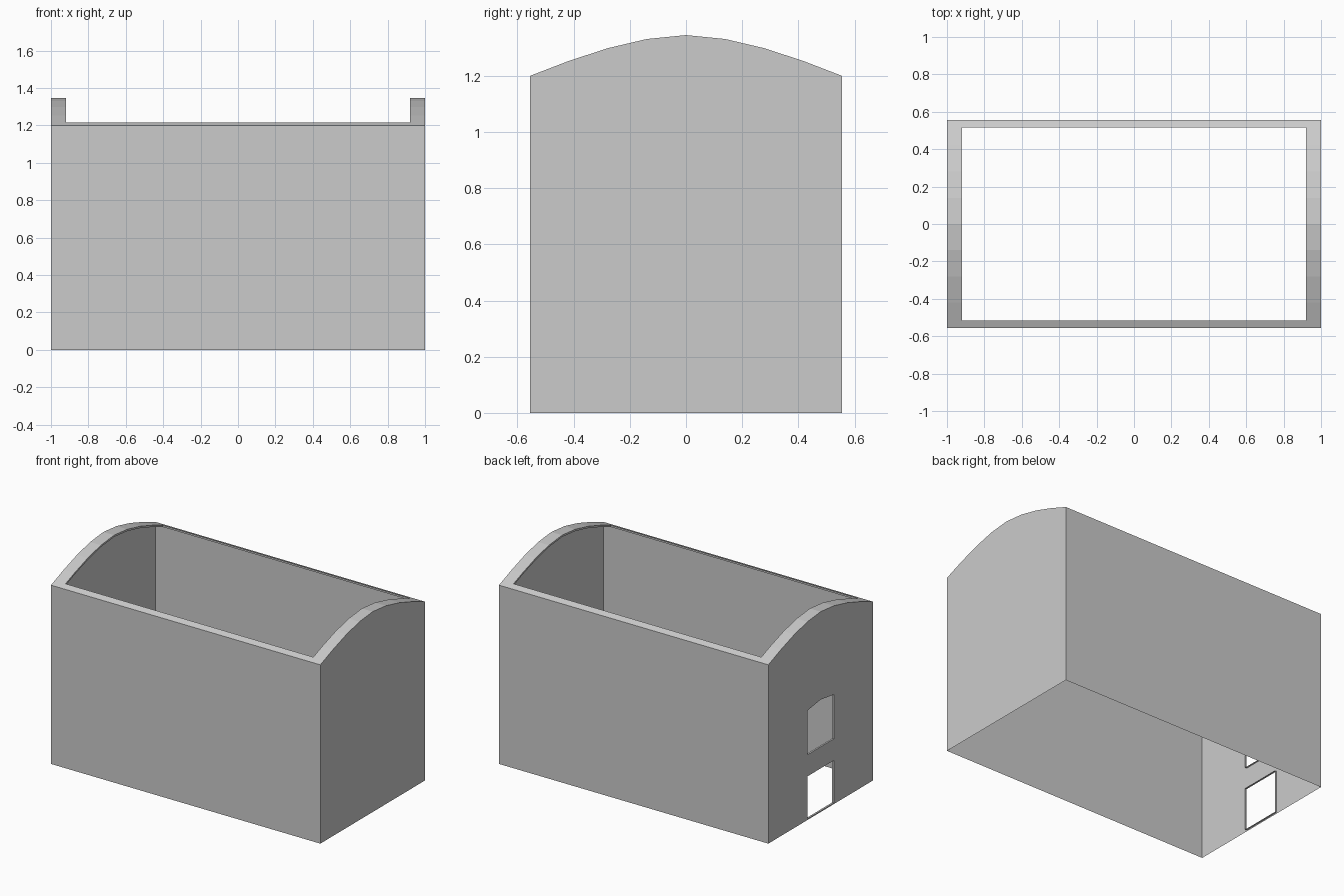
import bpy, bmesh
from mathutils import Vector

if "Cube" in bpy.data.objects:
    bpy.data.objects.remove(bpy.data.objects["Cube"])

X, Y = 1.0, 0.555          # outer half sizes
XI, YI = 0.92, 0.515       # half sizes of the roof opening
LIP = 0.012                # depth of the small folded edges
half = [(0, 1.345), (0.14, 1.331), (0.28, 1.298), (0.42, 1.252), (Y, 1.2)]
ARC = [(-y, z) for y, z in reversed(half[1:])] + half


def arc_z(y):
    """Height of the faceted roof curve at y."""
    y = abs(y)
    for (a, za), (b, zb) in zip(half, half[1:]):
        if y <= b:
            return za + (zb - za) * (y - a) / (b - a)
    return half[-1][1]


def make_object(name, bm):
    bmesh.ops.remove_doubles(bm, verts=bm.verts, dist=1e-5)
    me = bpy.data.meshes.new(name)
    bm.to_mesh(me)
    bm.free()
    ob = bpy.data.objects.new(name, me)
    bpy.context.collection.objects.link(ob)
    return ob


def face(bm, pts, out):
    """Add one face whose normal points towards out."""
    f = bm.faces.new([bm.verts.new(p) for p in pts])
    f.normal_update()
    if f.normal.dot(Vector(out)) < 0:
        f.normal_flip()


def loop_edges(bm, pts):
    vs = [bm.verts.new(p) for p in pts]
    return [bm.edges.new((vs[i], vs[(i + 1) % len(vs)])) for i in range(len(vs))]


# Long side walls
for name, s in (("front_wall", -1), ("back_wall", 1)):
    bm = bmesh.new()
    face(bm, [(-X, s * Y, 0), (X, s * Y, 0), (X, s * Y, 1.2), (-X, s * Y, 1.2)], (0, s, 0))
    make_object(name, bm)

# Plain right gable
gable = [(-Y, 0)] + ARC + [(Y, 0)]
bm = bmesh.new()
face(bm, [(X, y, z) for y, z in gable], (1, 0, 0))
make_object("right_gable", bm)

# Left gable with door and window openings, each with a thin reveal
door = [(-0.14, 0.008), (0.14, 0.008), (0.14, 0.293), (-0.14, 0.293)]
window = [(-0.14, 0.438), (0.14, 0.438), (0.14, 0.735), (0, 0.755), (-0.14, 0.735)]
bm = bmesh.new()
edges = []
for outline in (gable, door, window):
    edges += loop_edges(bm, [(-X, y, z) for y, z in outline])
bmesh.ops.triangle_fill(bm, edges=edges, use_beauty=True, normal=(-1, 0, 0))
for f in bm.faces:
    f.normal_update()
    if f.normal.x > 0:
        f.normal_flip()
for hole in (door, window):
    cy = 0
    cz = (hole[0][1] + hole[2][1]) / 2
    for (ya, za), (yb, zb) in zip(hole, hole[1:] + hole[:1]):
        face(bm, [(-X, ya, za), (-X, yb, zb), (-X + LIP, yb, zb), (-X + LIP, ya, za)],
             (0, cy - (ya + yb) / 2, cz - (za + zb) / 2))
make_object("left_gable", bm)

# Roof rim following the curve, with a folded inner lip
bm = bmesh.new()
inner = [-YI] + [y for y, z in ARC[1:-1]] + [YI]
zi = arc_z(YI)
for s in (-1, 1):
    face(bm, [(-X, s * Y, 1.2), (X, s * Y, 1.2), (X, s * YI, zi), (-X, s * YI, zi)], (0, 0, 1))
    face(bm, [(-XI, s * YI, zi), (XI, s * YI, zi),
              (XI, s * YI, zi - LIP), (-XI, s * YI, zi - LIP)], (0, -s, 0))
    for a, b in zip(inner, inner[1:]):
        za, zb = arc_z(a), arc_z(b)
        face(bm, [(s * X, a, za), (s * X, b, zb), (s * XI, b, zb), (s * XI, a, za)], (0, 0, 1))
        face(bm, [(s * XI, a, za), (s * XI, b, zb),
                  (s * XI, b, zb - LIP), (s * XI, a, za - LIP)], (-s, 0, 0))
make_object("roof_rim", bm)
